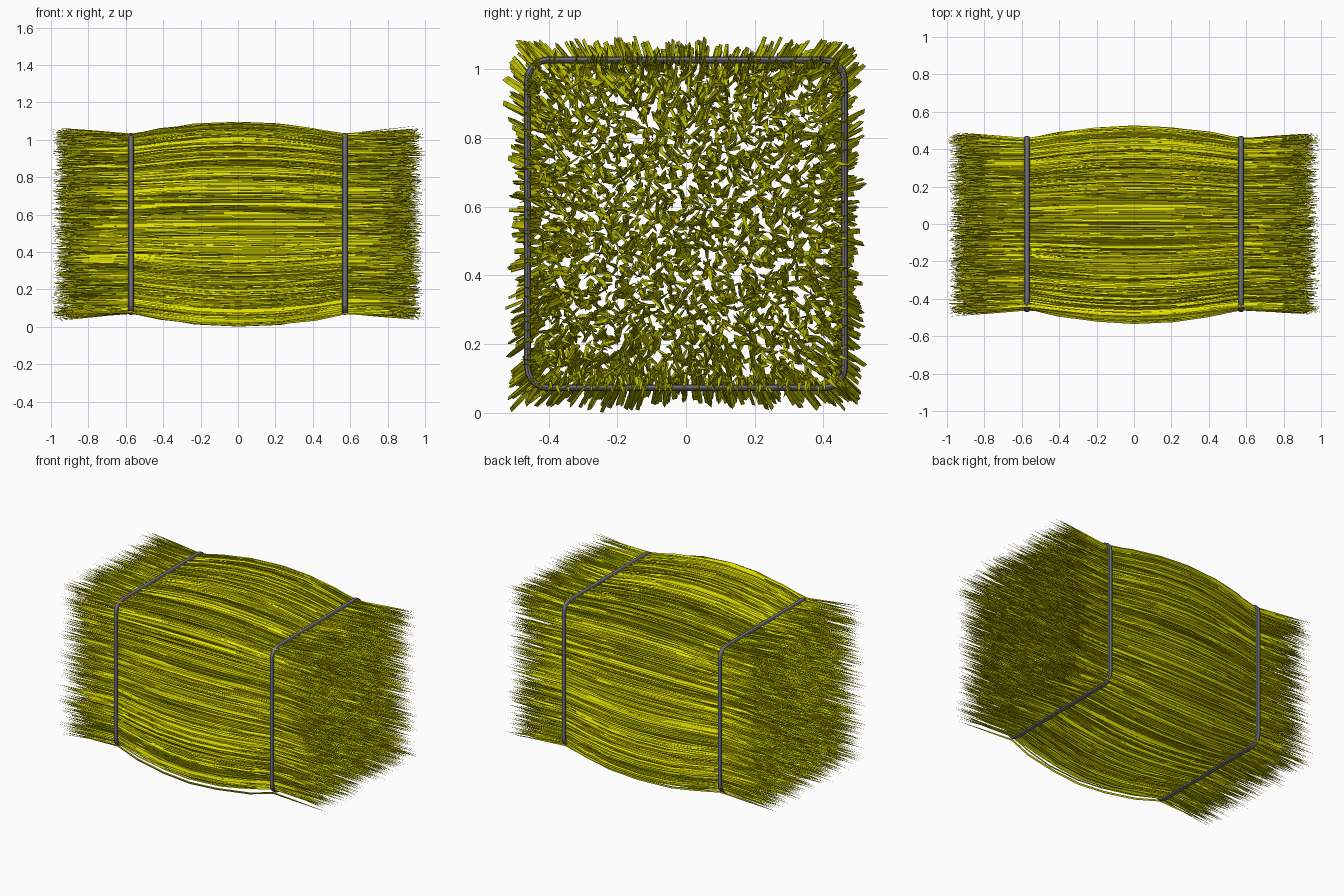
import bpy, bmesh, math, random
from mathutils import Vector

if "Cube" in bpy.data.objects:
    bpy.data.objects.remove(bpy.data.objects["Cube"])

random.seed(7)
CZ = 0.55  # height of the bale's centre line


def material(name, rgb):
    m = bpy.data.materials.new(name)
    m.diffuse_color = (*rgb, 1)
    m.use_nodes = True
    m.node_tree.nodes["Principled BSDF"].inputs["Base Color"].default_value = m.diffuse_color
    return m


def finish(bm, name, mat):
    bmesh.ops.recalc_face_normals(bm, faces=bm.faces)
    me = bpy.data.meshes.new(name)
    bm.to_mesh(me)
    bm.free()
    me.materials.append(mat)
    ob = bpy.data.objects.new(name, me)
    bpy.context.collection.objects.link(ob)
    return ob


def bridge(bm, a, b):
    n = len(a)
    for i in range(n):
        bm.faces.new((a[i], a[(i + 1) % n], b[(i + 1) % n], b[i]))


# Centre-line of a stalk along the bale: (x, bulge amount)
SECTIONS = [(0, 1), (.2, .86), (.38, .5), (.57, 0), (.76, 0), (1.0, 0)]
HALF_W, HALF_H, BULGE = .452, .474, .064


def straw(bm, u, v):
    """One long three-sided stalk, pointed at both ends."""
    r = random.uniform(.0045, .0085)
    turn = random.uniform(0, math.tau)
    g = lambda s: random.uniform(-s, s)
    edge = max(abs(u), abs(v))
    outer = edge > .93
    bulge = BULGE * edge ** 2 * random.uniform(.75, 1.05)
    mid = (g(.01), g(.01)) if outer else (g(.03), g(.03))
    tilt = (g(.008), g(.008)) if outer else (g(.015), g(.015))
    path = []
    for side in (-1, 1):
        drift = (g(.03), g(.03))
        if outer:  # outer tips flare outwards
            f = random.uniform(0, .036)
            drift = (drift[0] * .4 + f * (u if abs(u) > .9 else 0),
                     drift[1] * .4 + f * (v if abs(v) > .9 else 0))
        half = []
        for i, (x, k) in enumerate(SECTIONS):
            if side == 1 and i == 0:
                continue
            px = random.uniform(.91, 1) if i == 5 else x + (g(.04) if i in (1, 2, 4) else 0)
            e = max(0, (px - .57) / .4)
            t = side * px
            y = u * (HALF_W + bulge * k) + mid[0] * k + drift[0] * e + tilt[0] * t
            z = v * (HALF_H + bulge * k) + mid[1] * k + drift[1] * e + tilt[1] * t
            half.append((Vector((t, y, CZ + z)), i))
        path += half[::-1] if side == -1 else half
    rings, tips = [], []
    for p, i in path:
        if i == 5:
            tips.append(bm.verts.new(p))
            continue
        rr = r * (1, 1, .98, .9, .65)[i]
        rings.append([bm.verts.new(p + Vector((0, rr * math.cos(turn + a * math.tau / 3),
                                               rr * math.sin(turn + a * math.tau / 3))))
                      for a in range(3)])
    for a, b in zip(rings, rings[1:]):
        bridge(bm, a, b)
    for tip, ring in ((tips[0], rings[0]), (tips[1], rings[-1])):
        for a in range(3):
            bm.faces.new((tip, ring[a], ring[(a + 1) % 3]))


# Straw filling: jittered grid of stalks plus a denser outer layer
bm = bmesh.new()
N = 42
clamp = lambda a: max(-1, min(1, a))
for i in range(N):
    for j in range(N):
        straw(bm, clamp((i + .5 + random.uniform(-.7, .7)) / N * 2 - 1),
              clamp((j + .5 + random.uniform(-.7, .7)) / N * 2 - 1))
for k in range(460):
    t, d = random.uniform(-.97, .97), random.choice((-1, 1)) * random.uniform(.93, 1)
    straw(bm, *((t, d) if k % 2 else (d, t)))
finish(bm, "straw", material("straw_yellow", (.76, .76, .0)))

# Two binding ties: rounded-rectangle loops
tie_mat = material("tie_grey", (.17, .17, .18))
HW, HH, R = .461, .477, .06
for name, x in (("left_tie", -.572), ("right_tie", .572)):
    bm = bmesh.new()
    loops = []
    for c, (sy, sz) in enumerate(((1, 1), (-1, 1), (-1, -1), (1, -1))):
        for s in range(6):
            a = math.radians(90 * c + 18 * s)
            n = Vector((0, math.cos(a), math.sin(a)))
            p = Vector((x, sy * (HW - R), CZ + sz * (HH - R))) + n * R
            loops.append([bm.verts.new(p + n * .010 * math.cos(b) + Vector((.016 * math.sin(b), 0, 0)))
                          for b in (math.tau * q / 8 for q in range(8))])
    for a, b in zip(loops, loops[1:] + loops[:1]):
        bridge(bm, a, b)
    finish(bm, name, tie_mat)
